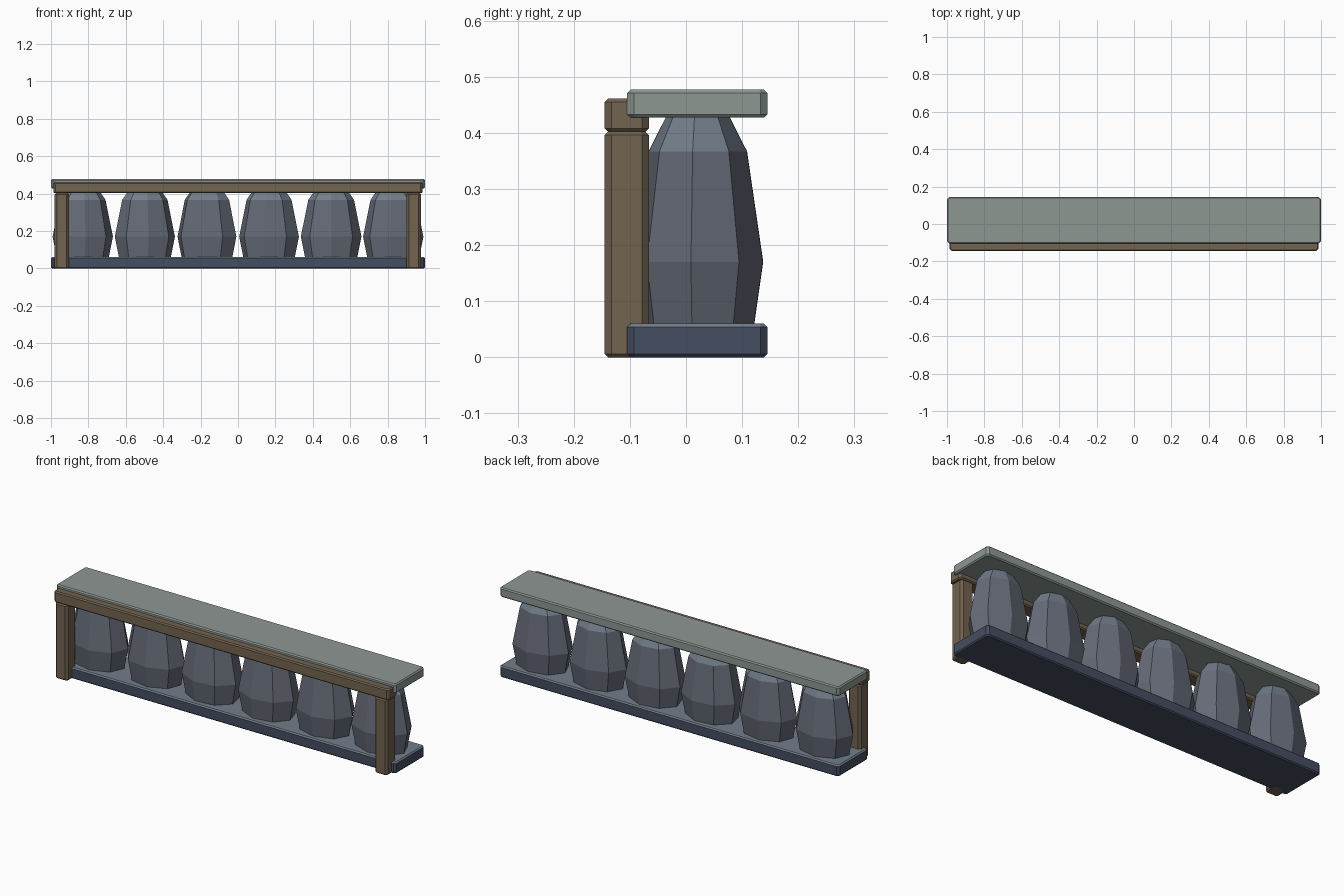
import bpy, bmesh, math

if "Cube" in bpy.data.objects:
    bpy.data.objects.remove(bpy.data.objects["Cube"])


def mat(name, rgb):
    m = bpy.data.materials.new(name)
    m.diffuse_color = (*rgb, 1)
    m.use_nodes = True
    m.node_tree.nodes["Principled BSDF"].inputs["Base Color"].default_value = m.diffuse_color
    return m


WOOD = mat("wood", (0.17, 0.125, 0.08))
DARK = mat("dark_slate", (0.06, 0.075, 0.12))
LIGHT = mat("light_slate", (0.17, 0.21, 0.26))
STONE = mat("stone", (0.13, 0.145, 0.185))
CAP = mat("coping_stone", (0.27, 0.31, 0.29))


def finish(name, bm, mats, is_light=None):
    bmesh.ops.recalc_face_normals(bm, faces=bm.faces)
    if is_light:
        for f in bm.faces:
            f.material_index = int(is_light(f))
    me = bpy.data.meshes.new(name)
    bm.to_mesh(me)
    bm.free()
    for m in mats:
        me.materials.append(m)
    ob = bpy.data.objects.new(name, me)
    bpy.context.collection.objects.link(ob)
    return ob


def box(name, lo, hi, mats, is_light=None, corner=0.012, rim=0.006):
    """Box with chamfered upright edges and smaller chamfers round top and bottom."""
    bm = bmesh.new()
    bmesh.ops.create_cube(bm, size=1)
    for v in bm.verts:
        for i in range(3):
            v.co[i] = lo[i] if v.co[i] < 0 else hi[i]
    upright = [e for e in bm.edges if abs(e.verts[0].co.z - e.verts[1].co.z) > 1e-4]
    bmesh.ops.bevel(bm, geom=upright, offset=corner, segments=1, affect='EDGES')
    rims = [e for e in bm.edges if abs(e.verts[0].co.z - e.verts[1].co.z) < 1e-4]
    bmesh.ops.bevel(bm, geom=rims, offset=rim, segments=1, affect='EDGES')
    return finish(name, bm, mats, is_light)


def baluster(name, cx, cy, turn):
    """Eight-sided flattened urn lofted through a short profile."""
    profile = [(0.05, 0.138), (0.17, 0.162), (0.367, 0.122), (0.435, 0.074)]
    bm = bmesh.new()
    rings = []
    for z, r in profile:
        rings.append([bm.verts.new((cx + r * math.cos(a), cy + 0.72 * r * math.sin(a), z))
                      for a in (turn + k * math.pi / 4 for k in range(8))])
    for a, b in zip(rings, rings[1:]):
        for k in range(8):
            j = (k + 1) % 8
            bm.faces.new((a[k], a[j], b[j], b[k]))
    bm.faces.new(rings[0][::-1])
    bm.faces.new(rings[-1])
    return finish(name, bm, [STONE, LIGHT], lambda f: f.calc_center_median().z > 0.37)


# Plinth and coping slabs
box("base_slab", (-1, -0.105, 0), (1, 0.145, 0.06), [DARK, LIGHT], lambda f: f.normal.z > 0.3)
box("top_slab", (-1, -0.105, 0.427), (1, 0.145, 0.477), [CAP])

# Row of stone balusters, each turned slightly
for i, deg in enumerate((5, 7, -14, -10, 0, -6)):
    baluster(f"baluster_{i + 1}", -0.83 + 0.332 * i, 0.021, math.radians(deg))

# Timber frame on the front
for side, x in (("left", -0.942), ("right", 0.94)):
    box(f"{side}_post", (x - 0.038, -0.145, 0), (x + 0.038, -0.066, 0.402), [WOOD])
box("front_beam", (-0.987, -0.145, 0.402), (0.987, -0.066, 0.461), [WOOD])
